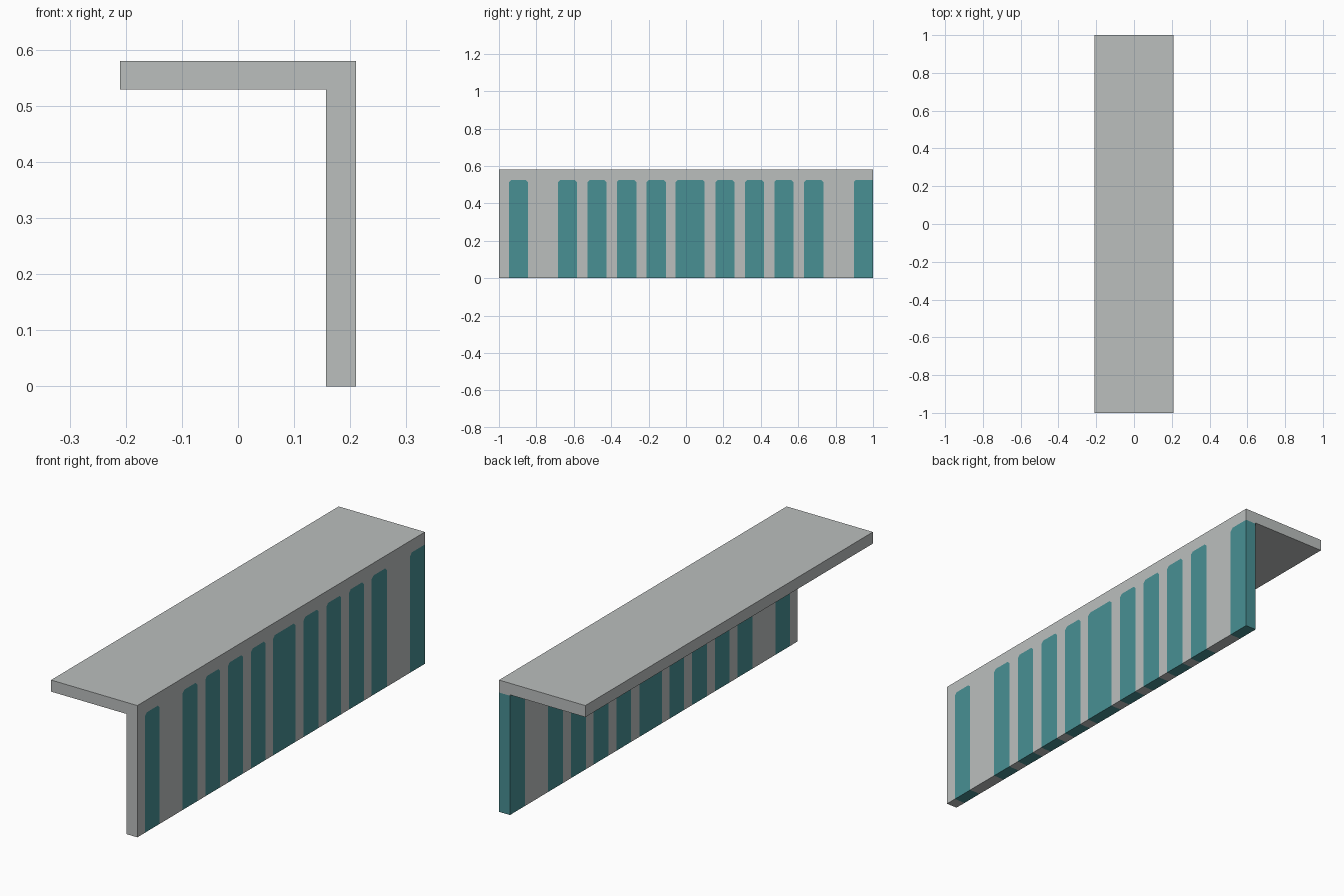
import bpy, bmesh
from mathutils import Vector

cube = bpy.data.objects.get("Cube")
if cube:
    bpy.data.objects.remove(cube, do_unlink=True)


def material(name, rgb):
    mat = bpy.data.materials.new(name)
    mat.use_nodes = True
    mat.diffuse_color = (*rgb, 1)
    mat.node_tree.nodes["Principled BSDF"].inputs["Base Color"].default_value = (*rgb, 1)
    return mat


# Main dimensions
HALF, LENGTH, HEIGHT = 0.21, 1.0, 0.58
WALL_X, UNDERSIDE = 0.157, 0.529
STRIPE_TOP, CORNER = 0.525, 0.012
STRIPES = [(-0.947, -0.845), (-0.685, -0.583), (-0.527, -0.425), (-0.37, -0.265),
           (-0.21, -0.108), (-0.056, 0.1), (0.157, 0.26), (0.315, 0.418),
           (0.472, 0.575), (0.63, 0.735), (0.897, LENGTH)]

# L-shaped profile extruded along the length
bm = bmesh.new()
profile = [(-HALF, UNDERSIDE), (WALL_X, UNDERSIDE), (WALL_X, 0),
           (HALF, 0), (HALF, HEIGHT), (-HALF, HEIGHT)]
end = bm.faces.new([bm.verts.new((x, -LENGTH, z)) for x, z in profile])
extruded = bmesh.ops.extrude_face_region(bm, geom=[end])["geom"]
bmesh.ops.translate(bm, vec=(0, 2 * LENGTH, 0),
                    verts=[v for v in extruded if isinstance(v, bmesh.types.BMVert)])


def cut(point, normal):
    geom = bm.verts[:] + bm.edges[:] + bm.faces[:]
    bmesh.ops.bisect_plane(bm, geom=geom, plane_co=point, plane_no=normal, dist=1e-5)


# Cut the stripe outlines and colour the wall between each pair of cuts
for z in (STRIPE_TOP, STRIPE_TOP - CORNER):
    cut((0, 0, z), (0, 0, 1))
for pair in STRIPES:
    for y in pair:
        if y < LENGTH:
            cut((0, y, 0), (0, 1, 0))
for face in bm.faces:
    c = face.calc_center_median()
    in_stripe = any(a < c.y < b + 1e-4 for a, b in STRIPES)
    face.material_index = int(in_stripe and c.z < STRIPE_TOP)

# Clip the upper corners of the stripes
for v in bm.verts:
    if abs(v.co.z - STRIPE_TOP) < 1e-4:
        for a, b in STRIPES:
            if abs(v.co.y - a) < 1e-4:
                v.co.y += CORNER
                break
            if abs(v.co.y - b) < 1e-4 and b < LENGTH:
                v.co.y -= CORNER
                break

# Merge the flat faces of one colour
bmesh.ops.dissolve_limit(bm, angle_limit=0.01, verts=bm.verts[:], edges=bm.edges[:],
                         delimit={'MATERIAL'})
bmesh.ops.recalc_face_normals(bm, faces=bm.faces[:])

mesh = bpy.data.meshes.new("striped_wall_and_ledge")
bm.to_mesh(mesh)
bm.free()
mesh.materials.append(material("light_grey", (0.497, 0.52, 0.515)))
mesh.materials.append(material("teal", (0.065, 0.279, 0.296)))
bpy.context.collection.objects.link(bpy.data.objects.new("striped_wall_and_ledge", mesh))
